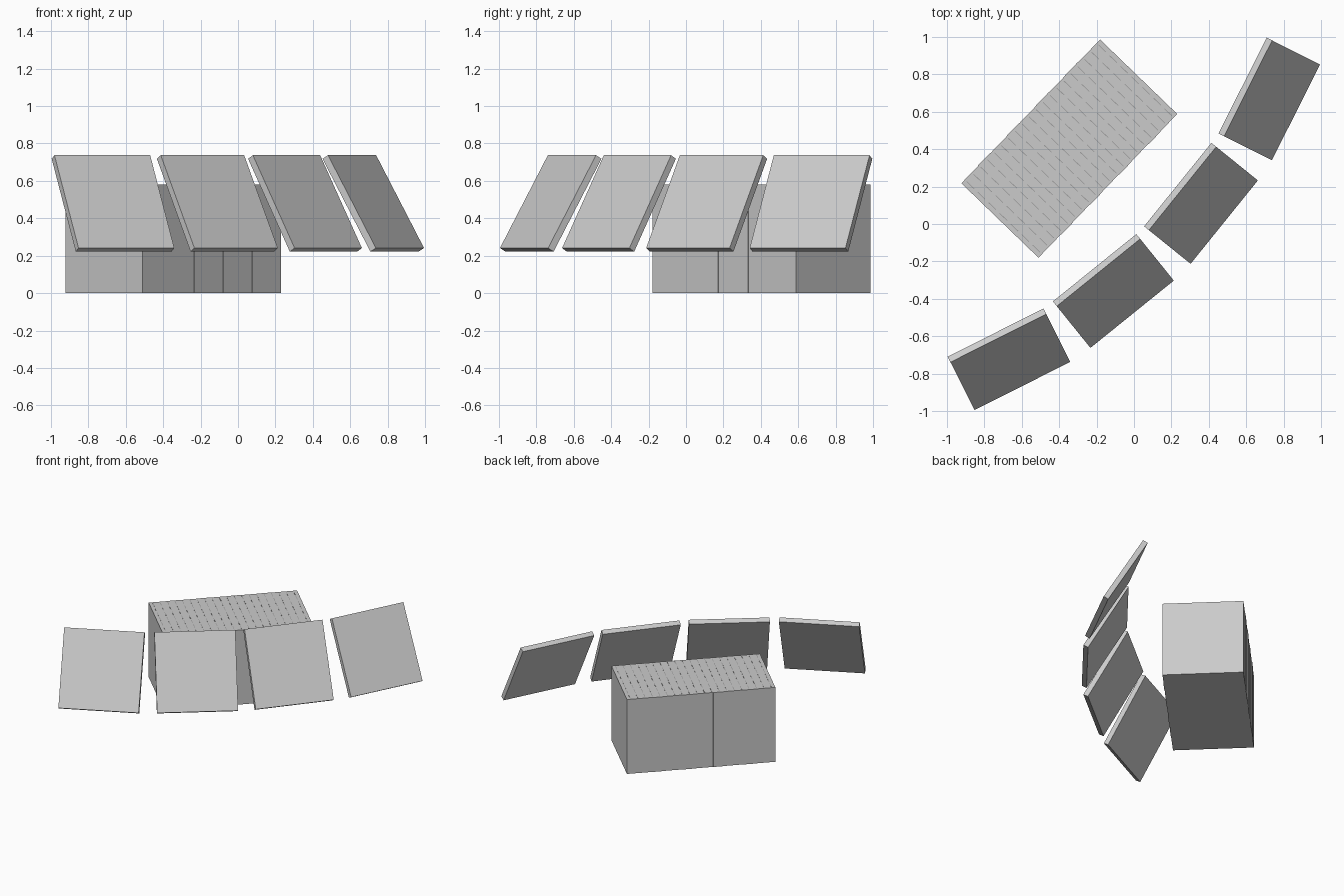
import bpy
import bmesh
from math import radians
from mathutils import Matrix, Vector

cube = bpy.data.objects.get("Cube")
if cube:
    bpy.data.objects.remove(cube, do_unlink=True)


def make_material(name, value):
    mat = bpy.data.materials.new(name)
    mat.use_nodes = True
    colour = (value, value, value, 1)
    mat.diffuse_color = colour
    mat.node_tree.nodes["Principled BSDF"].inputs["Base Color"].default_value = colour
    return mat


light_grey = make_material("light grey", 0.6)
seam_grey = make_material("seam grey", 0.35)


def add_box(bm, centre, size):
    matrix = Matrix.Translation(centre) @ Matrix.Diagonal((*size, 1))
    bmesh.ops.create_cube(bm, size=1, matrix=matrix)


def finish(name, bm, mat, matrix):
    mesh = bpy.data.meshes.new(name)
    bm.to_mesh(mesh)
    bm.free()
    mesh.materials.append(mat)
    obj = bpy.data.objects.new(name, mesh)
    obj.matrix_world = matrix
    bpy.context.collection.objects.link(obj)
    return obj


# Storage container, turned diagonally
LENGTH, WIDTH, HEIGHT = 1.068, 0.573, 0.58
place = Matrix.Translation((-0.346, 0.403, 0)) @ Matrix.Rotation(radians(46), 4, "Z")
bm = bmesh.new()
add_box(bm, (0, 0, HEIGHT / 2), (LENGTH, WIDTH, HEIGHT))
finish("container_body", bm, light_grey, place)

# Shallow upright ribs on the two long walls
bm = bmesh.new()
for side in (-1, 1):
    for i in range(4):
        x = side * (LENGTH / 2 - 0.22 - 0.224 * i)
        add_box(bm, (x, side * WIDTH / 2, HEIGHT / 2), (0.094, 0.004, HEIGHT))
finish("wall_ribs", bm, light_grey, place)

# Rows of short seams across the roof
ROWS, DASHES = 20, 7
bm = bmesh.new()
for i in range(ROWS):
    for j in range(DASHES):
        x = ((i + 0.5) / ROWS - 0.5) * LENGTH
        y = ((j + 0.5) / DASHES - 0.5) * WIDTH
        add_box(bm, (x, y, HEIGHT), (0.004, 0.055, 0.002))
finish("roof_seams", bm, seam_grey, place)

# Four square panels leaning back, fanned in an arc
SIDE, THICK = 0.573, 0.038
panels = [(-0.661, -0.738, 26.7), (-0.1, -0.371, 38.9),
          (0.371, 0.1, 51.1), (0.738, 0.661, 63.3)]
for number, (x, y, turn) in enumerate(panels, 1):
    bm = bmesh.new()
    add_box(bm, (0, 0, -THICK / 2), (SIDE, SIDE, THICK))
    pose = (Matrix.Translation(Vector((x, y, 0.489)))
            @ Matrix.Rotation(radians(turn), 4, "Z")
            @ Matrix.Rotation(radians(60), 4, "X"))
    finish(f"tilted_panel_{number}", bm, light_grey, pose)
